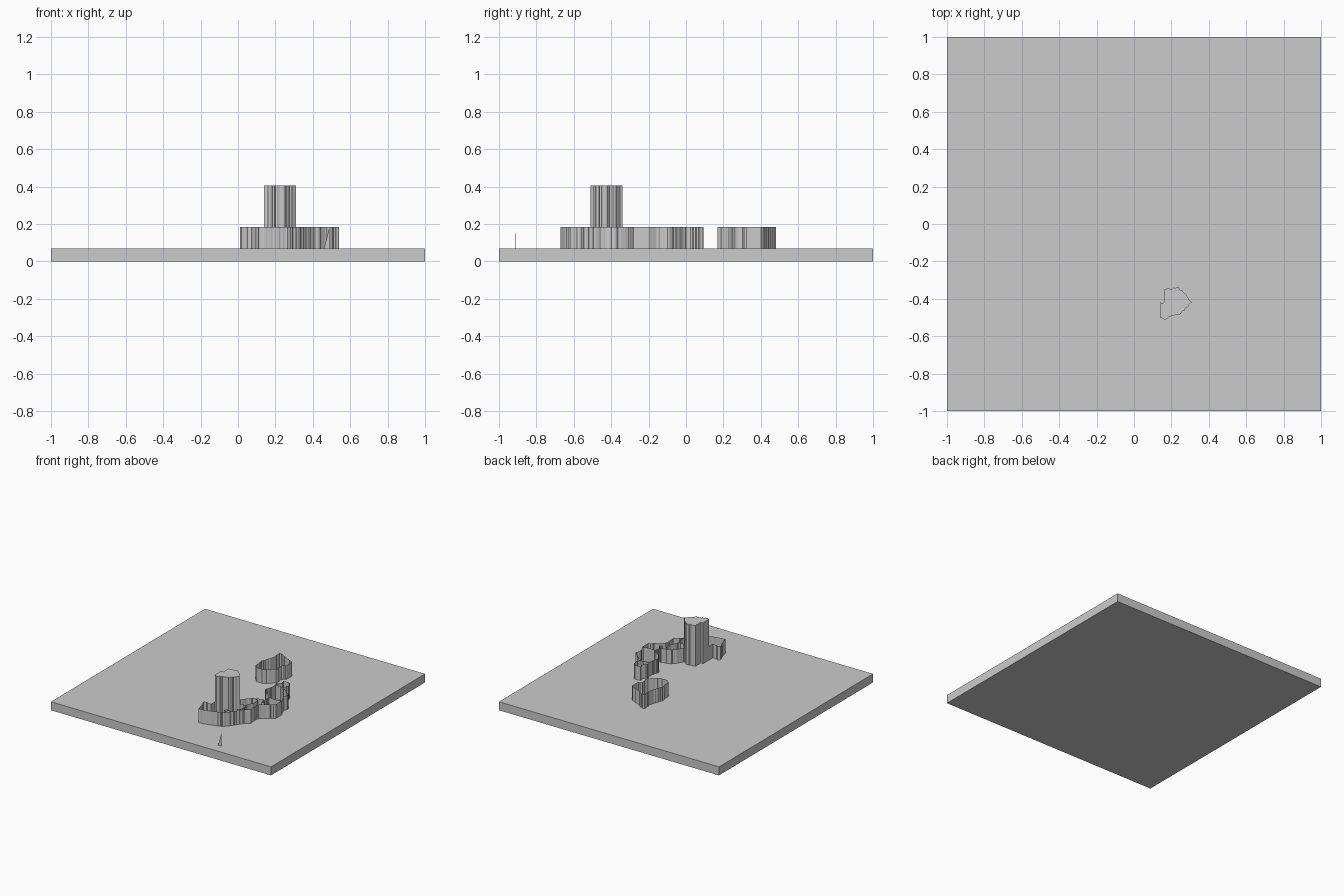
import bpy
import bmesh
import random
from mathutils import Vector

random.seed(7)

default_cube = bpy.data.objects.get("Cube")
if default_cube:
    bpy.data.objects.remove(default_cube, do_unlink=True)

SLAB_TOP = 0.07
LOW_TOP = 0.185
TALL_TOP = 0.405

# Single plain grey
grey = bpy.data.materials.new("plain grey")
grey.use_nodes = True
grey.diffuse_color = (0.6, 0.6, 0.6, 1)
grey.node_tree.nodes["Principled BSDF"].inputs["Base Color"].default_value = grey.diffuse_color

# Ragged lines already made, so that neighbours share the same border
border_lines = {}


def finish(name, bm):
    """Turn a bmesh into a named, flat shaded grey object."""
    mesh = bpy.data.meshes.new(name)
    bmesh.ops.recalc_face_normals(bm, faces=bm.faces)
    bm.to_mesh(mesh)
    bm.free()
    mesh.materials.append(grey)
    obj = bpy.data.objects.new(name, mesh)
    bpy.context.collection.objects.link(obj)


def ragged_line(low, high):
    """A slightly wandering line between two corners; north-south lines stay straight."""
    a, b = Vector(low) / 100, Vector(high) / 100
    along = b - a
    steps = 1 if low[0] == high[0] else max(2, round(along.length / 0.009))
    across = Vector((-along.y, along.x)).normalized()
    points = [a]
    for i in range(1, steps):
        points.append(a.lerp(b, i / steps) + across * random.uniform(-0.004, 0.004))
    points.append(b)
    return points


def ragged_outline(corners):
    points = []
    for start, end in zip(corners, corners[1:] + corners[:1]):
        key = tuple(sorted((start, end)))
        if key not in border_lines:
            border_lines[key] = ragged_line(*key)
        line = border_lines[key]
        if key[0] != start:
            line = line[::-1]
        points.extend(line[:-1])
    return points


def build_region(name, corners, top, capped=False):
    """Upright walls following a ragged outline, with an optional lid."""
    bm = bmesh.new()
    outline = ragged_outline(corners)
    lower = [bm.verts.new((p.x, p.y, SLAB_TOP)) for p in outline]
    upper = [bm.verts.new((p.x, p.y, top)) for p in outline]
    count = len(outline)
    for i in range(count):
        j = (i + 1) % count
        bm.faces.new((lower[i], lower[j], upper[j], upper[i]))
    if capped:
        lid = bm.faces.new(upper)
        bmesh.ops.triangulate(bm, faces=[lid])
    finish(name, bm)


# Base slab
bm = bmesh.new()
bmesh.ops.create_cube(bm, size=1)
bmesh.ops.scale(bm, vec=(2, 2, SLAB_TOP), verts=bm.verts)
bmesh.ops.translate(bm, vec=(0, 0, SLAB_TOP / 2), verts=bm.verts)
finish("base_slab", bm)

# Borders shared by neighbouring regions, in hundredths of a unit
lake_border = [(34, 0), (41, 0)]
river_border = [(54, -20), (48, -21), (43, -21)]
east_border = [(36, -42), (39, -36), (39, -30), (34, -28)]
south_east_border = [(38, -51), (37, -50), (38, -46), (36, -42)]
tall_south_border = [(31, -42), (25, -48), (20, -49), (17, -51), (14, -50)]
tall_east_border = [(24, -34), (27, -37), (31, -42)]

# Outlines of the low regions
low_regions = {
    "north_region": [(4, 48), (6, 48), (21, 40), (21, 33), (18, 31), (19, 24), (15, 20),
                     (11, 17), (5, 17), (2, 20), (2, 24), (1, 29), (4, 36), (5, 40)],
    "small_lake_region": lake_border + [(43, 5), (41, 9), (35, 9), (36, 6), (33, 2)],
    "lake_region": lake_border + [(50, -7), (52, -9), (51, -14)] + river_border
                   + [(41, -18), (36, -16), (32, -10), (34, -5)],
    "coast_region": list(reversed(river_border))
                    + [(54, -28), (47, -33), (43, -37), (44, -46)]
                    + south_east_border + east_border[1:]
                    + [(42, -26), (43, -31), (45, -30), (42, -25)],
    "inland_region": [(27, -37), (30, -32)] + list(reversed(east_border)) + [(31, -42)],
    "south_region": [(14, -55), (9, -54), (7, -55), (10, -62), (11, -67), (14, -67),
                     (22, -65), (29, -63), (35, -56)]
                    + south_east_border + tall_south_border,
    "large_enclave": [(28, -58), (30, -55), (32, -57), (30, -59)],
    "small_enclave": [(35, -51), (37, -50), (38, -52), (36, -53)],
}
for region_name, region_corners in low_regions.items():
    build_region(region_name, region_corners, LOW_TOP)

# Tall region with a lid
build_region("tall_region",
             [(14, -42), (16, -42), (16, -35)] + tall_east_border + tall_south_border[1:],
             TALL_TOP, capped=True)

# Islet: one thin upright triangle
bm = bmesh.new()
islet_points = [(0.46, -0.915, SLAB_TOP), (0.49, -0.912, SLAB_TOP), (0.49, -0.912, LOW_TOP)]
bm.faces.new([bm.verts.new(p) for p in islet_points])
finish("islet_spike", bm)
